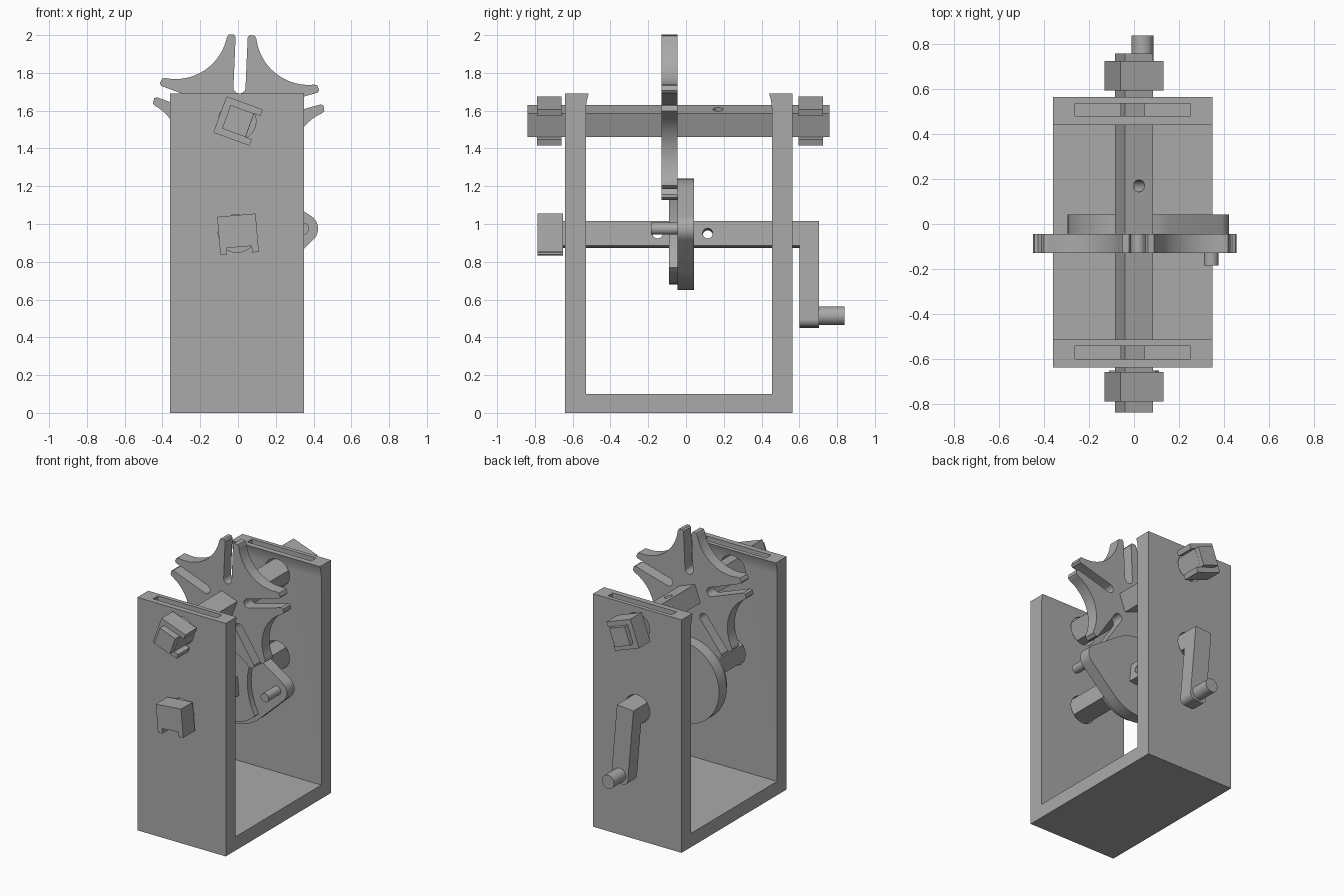
import bpy, bmesh
from math import sin, cos, radians, acos, degrees, hypot
from mathutils import Matrix, Vector

cube = bpy.data.objects.get("Cube")
if cube:
    bpy.data.objects.remove(cube, do_unlink=True)

grey = bpy.data.materials.new("plain grey")
grey.use_nodes = True
GREY = (0.40, 0.40, 0.40, 1)
grey.diffuse_color = GREY
grey.node_tree.nodes["Principled BSDF"].inputs["Base Color"].default_value = GREY

UPPER, LOWER = (0, 1.545), (0, 0.945)      # shaft centres in x, z
UPPER_TURN, LOWER_TURN = 70, 5             # shaft turns in degrees
HALF = 0.066                               # half width of the square shafts


def arc(cx, cz, r, a0, a1, n):
    """Points along an arc, angles in degrees."""
    return [(cx + r * cos(radians(a0 + (a1 - a0) * i / n)),
             cz + r * sin(radians(a0 + (a1 - a0) * i / n))) for i in range(n + 1)]


def circle(r, cx=0, cz=0, n=48):
    return arc(cx, cz, r, 0, 360, n)[:-1]


def rect(w, h):
    return [(-w, -h), (w, -h), (w, h), (-w, h)]


def prism(name, pts, y0, y1, centre=(0, 0), turn=0, axis="Y"):
    """Extrude a profile along y (or along x for axis X)."""
    c, s = cos(radians(turn)), sin(radians(turn))
    bm = bmesh.new()
    verts = []
    for u, v in pts:
        p, q = centre[0] + u * c - v * s, centre[1] + u * s + v * c
        verts.append(bm.verts.new((p, y0, q) if axis == "Y" else (y0, p, q)))
    face = bm.faces.new(verts)
    ext = bmesh.ops.extrude_face_region(bm, geom=[face])["geom"]
    move = Vector((0, y1 - y0, 0)) if axis == "Y" else Vector((y1 - y0, 0, 0))
    bmesh.ops.translate(bm, verts=[g for g in ext if isinstance(g, bmesh.types.BMVert)], vec=move)
    bmesh.ops.recalc_face_normals(bm, faces=bm.faces)
    mesh = bpy.data.meshes.new(name)
    bm.to_mesh(mesh)
    bm.free()
    mesh.materials.append(grey)
    ob = bpy.data.objects.new(name, mesh)
    bpy.context.collection.objects.link(ob)
    return ob


def cut(ob, *cutters):
    """Subtract cutters, then remove them."""
    bpy.context.view_layer.objects.active = ob
    for cutter in cutters:
        cutter.hide_render = True
        mod = ob.modifiers.new("cut", "BOOLEAN")
        mod.operation, mod.solver, mod.object = "DIFFERENCE", "EXACT", cutter
        bpy.ops.object.modifier_apply(modifier=mod.name)
        bpy.data.objects.remove(cutter, do_unlink=True)


def drill(y, centre, turn):
    """Cutter for a pin hole across a shaft."""
    ob = prism("drill", circle(0.027, n=24), -0.2, 0.2)
    a = radians(turn)
    ob.matrix_world = (Matrix.Translation((centre[0], y, centre[1]))
                       @ Matrix.Rotation(-a, 4, "Y") @ Matrix.Rotation(radians(90), 4, "Z"))
    bpy.context.view_layer.update()
    return ob


# U-shaped frame, walls flaring inwards at the top
flare_front = [(-0.53 + 0.015 * (i / 6) ** 2, 1.6 + 0.015 * i) for i in range(7)]
flare_back = [(-y - 0.075, z) for y, z in reversed(flare_front)]
profile = ([(-0.64, 0), (0.565, 0), (0.565, 1.69)] + flare_back
           + [(0.455, 0.1), (-0.53, 0.1)] + flare_front + [(-0.64, 1.69)])
frame = prism("frame", profile, -0.36, 0.35, axis="X")
for wall_y in (-0.572, 0.508):
    cut(frame,
        prism("slot", rect(0.257, 0.1), wall_y - 0.028, wall_y + 0.028, (-0.005, 1.73)),
        prism("upper_hole", circle(0.1), wall_y - 0.15, wall_y + 0.15, (-0.005, UPPER[1])),
        prism("lower_hole", circle(0.1), wall_y - 0.15, wall_y + 0.15, (-0.005, LOWER[1] + 0.005)))

# Square shafts with cross holes
upper_shaft = prism("upper_shaft", rect(HALF, HALF), -0.84, 0.76, UPPER, UPPER_TURN)
cut(upper_shaft, drill(0.17, UPPER, UPPER_TURN))
lower_shaft = prism("lower_shaft", rect(HALF, HALF), -0.775, 0.65, LOWER, LOWER_TURN)
cut(lower_shaft, *[drill(y, LOWER, LOWER_TURN) for y in (0.115, -0.15)])

# Notched retaining clips
clip = [(-0.102, -0.102), (-HALF, -0.102), (-HALF, -0.067), (HALF, -0.067),
        (HALF, -0.102), (0.102, -0.102), (0.102, 0.102), (-0.102, 0.102)]
prism("upper_front_clip", clip, -0.79, -0.66, UPPER, UPPER_TURN)
prism("upper_back_clip", clip, 0.595, 0.725, UPPER, UPPER_TURN)
prism("lower_front_clip", clip, -0.785, -0.652, LOWER, LOWER_TURN)

# Slotted star wheel: five slots with scallops between them
SPACING, RIM, SCALLOP = 0.6, 0.46, 0.278
half = degrees(acos((RIM ** 2 + SPACING ** 2 - SCALLOP ** 2) / (2 * RIM * SPACING)))
sweep = degrees(acos((SCALLOP ** 2 + SPACING ** 2 - RIM ** 2) / (2 * SCALLOP * SPACING))) - 3
star = []
for k in range(5):
    sector = arc(0.178, 0, 0.032, 270, 90, 10)
    sector += [(0.445, 0.032)] + arc(0, 0, RIM, 5.2, 35.2 - half, 3)
    scallop = arc(SPACING, 0, SCALLOP, 180 + sweep, 180 - sweep, 28)
    r36 = radians(36)
    sector += [(x * cos(r36) - z * sin(r36), x * sin(r36) + z * cos(r36)) for x, z in scallop]
    sector += arc(0, 0, RIM, 36.8 + half, 66.8, 3)
    r72 = radians(72)
    x, z = 0.445, -0.032
    sector.append((x * cos(r72) - z * sin(r72), x * sin(r72) + z * cos(r72)))
    t = radians(72 * k)
    star += [(x * cos(t) - z * sin(t), x * sin(t) + z * cos(t)) for x, z in sector]
prism("star_wheel", star, -0.13, -0.045, UPPER, 87.5)

# Drive plate: disc drawn out to a rounded corner that carries the pin
PIN, BIG, SMALL = 0.345, 0.295, 0.08
a = degrees(acos((BIG - SMALL) / PIN))
plate = arc(0, 0, BIG, a, 360 - a, 48) + arc(PIN, 0, SMALL, -a, a, 12)
prism("drive_plate", plate, -0.045, 0.042, LOWER, LOWER_TURN)
prism("drive_pin", circle(0.032, PIN, 0, 24), -0.185, 0, LOWER, LOWER_TURN)

# Locking disc with a concave clearance for the star wheel
LOCK = 0.265
b = degrees(acos((LOCK ** 2 + SPACING ** 2 - RIM ** 2) / (2 * LOCK * SPACING)))
px, pz = LOCK * cos(radians(b)), LOCK * sin(radians(b))
e = degrees(acos((SPACING - px) / hypot(SPACING - px, pz)))
lock = arc(0, 0, LOCK, b, 360 - b, 40) + arc(SPACING, 0, RIM, 180 + e, 180 - e, 16)[1:-1]
prism("locking_disc", lock, -0.09, -0.04, LOWER, LOWER_TURN)

# Crank arm with rounded foot, and its handle
arm = ([(HALF, HALF), (-HALF, HALF)] + arc(-0.026, -0.455, 0.04, 180, 270, 8)
       + arc(0.026, -0.455, 0.04, 270, 360, 8))
prism("crank_arm", arm, 0.6, 0.705, LOWER, LOWER_TURN)
prism("crank_handle", circle(0.049, 0, -0.433, 32), 0.65, 0.84, LOWER, LOWER_TURN)

# Smooth the curved faces, keep edges sharp
bpy.ops.object.select_all(action="DESELECT")
for ob in bpy.context.collection.objects:
    if ob.type == "MESH" and grey.name in ob.data.materials:
        ob.select_set(True)
        bpy.context.view_layer.objects.active = ob
bpy.ops.object.shade_smooth_by_angle(angle=radians(30))
